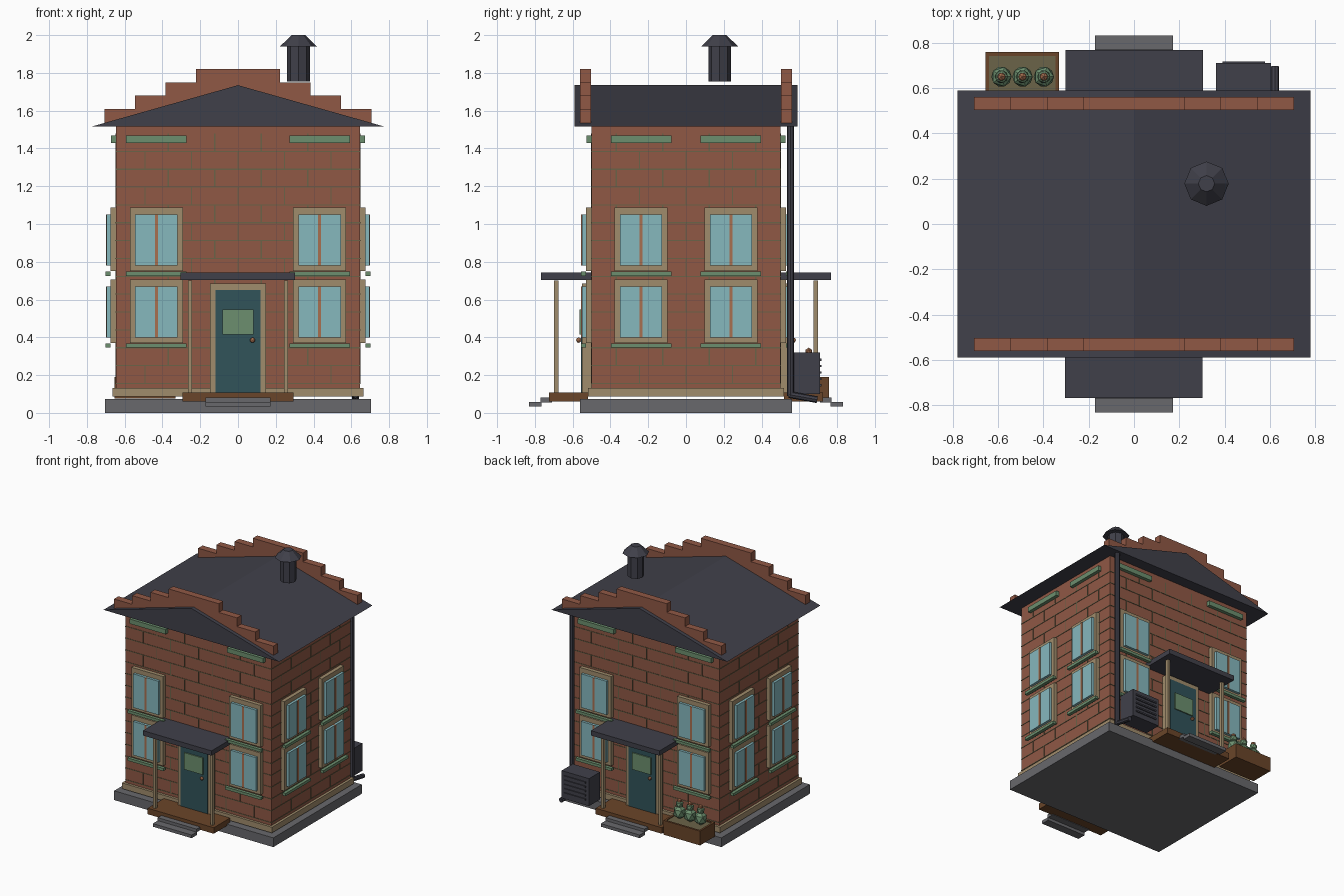
import bpy, bmesh, math
from mathutils import Vector, Matrix

if "Cube" in bpy.data.objects:
    bpy.data.objects.remove(bpy.data.objects["Cube"])


def material(name, hexcode):
    m = bpy.data.materials.new(name)
    rgb = [int(hexcode[i:i + 2], 16) / 255 for i in (0, 2, 4)]
    m.diffuse_color = [c / 12.92 if c < 0.04 else ((c + 0.055) / 1.055) ** 2.4 for c in rgb] + [1]
    m.use_nodes = True
    m.node_tree.nodes["Principled BSDF"].inputs["Base Color"].default_value = m.diffuse_color
    return m


BRICK = material("brick red", "905845")
MORTAR = material("olive mortar", "6b6348")
SLATE = material("dark slate", "40404a")
STONE = material("grey stone", "68686c")
TAN = material("tan trim", "a08c6c")
WOOD = material("brown wood", "6a4529")
GREEN = material("sage green", "6c8f6e")
GLASS = material("pale blue glass", "86b8be")
TEAL = material("dark teal", "31535a")
COPPER = material("copper brown", "a87050")

parts = {}


def part(name, mat):
    """Return the bmesh that collects all pieces of one named part."""
    return parts.setdefault(name, (bmesh.new(), mat))[0]


def box(bm, x0, x1, y0, y1, z0, z1, turn=0):
    m = (Matrix.Rotation(turn, 4, 'Z')
         @ Matrix.Translation(((x0 + x1) / 2, (y0 + y1) / 2, (z0 + z1) / 2))
         @ Matrix.Diagonal((abs(x1 - x0), abs(y1 - y0), abs(z1 - z0), 1)))
    bmesh.ops.create_cube(bm, size=1, matrix=m)


def tube(bm, a, b, r1, r2, sides=8):
    a, b = Vector(a), Vector(b)
    d = b - a
    m = Matrix.Translation((a + b) / 2) @ d.to_track_quat('Z', 'Y').to_matrix().to_4x4()
    bmesh.ops.create_cone(bm, cap_ends=True, segments=sides, radius1=r1, radius2=r2,
                          depth=d.length, matrix=m)


def ball(bm, pos, r, squash=1.0, sub=1):
    m = Matrix.Translation(pos) @ Matrix.Diagonal((1, 1, squash, 1))
    bmesh.ops.create_icosphere(bm, subdivisions=sub, radius=r, matrix=m)


WX, WY = 0.645, 0.5  # half sizes of the walls

# Foundation, base trim and walls
box(part("foundation", STONE), -0.705, 0.705, -0.56, 0.56, 0, 0.074)
box(part("base_trim", TAN), -0.665, 0.665, -0.52, 0.52, 0.087, 0.133)
box(part("walls", BRICK), -WX, WX, -WY, WY, 0.10, 1.52)

# Mortar lines: thin rings for the courses, staggered upright joints
mortar = part("mortar_lines", MORTAR)
e, t, course = 0.003, 0.003, 0.0945
for i in range(14):
    z = 0.156 + i * course
    box(mortar, -WX - e, WX + e, -WY - e, WY + e, z - t, z + t)
    top = min(z + course, 1.515)
    for k in range(-3, 4):
        u = (k + 0.5 * (i % 2)) * 0.246
        if abs(u) < WX - 0.05:
            box(mortar, u - t, u + t, -WY - e, WY + e, z, top)
        if abs(u) < WY - 0.05:
            box(mortar, -WX - e, WX + e, u - t, u + t, z, top)


# Windows on all four walls: two columns, two storeys
def window(u, z, wall, turn):
    def piece(name, mat, w, d0, d1, z0, z1, du=0):
        box(part(name, mat), u + du - w, u + du + w, -wall - d1, -wall - d0, z + z0, z + z1, turn)
    piece("window_frames", TAN, 0.14, 0.0, 0.03, 0.0, 0.335)
    piece("window_glass", GLASS, 0.112, 0.03, 0.05, 0.028, 0.298)
    piece("window_mullions", COPPER, 0.008, 0.03, 0.055, 0.028, 0.298)
    piece("window_sills", GREEN, 0.16, 0.03, 0.056, -0.026, -0.004)


for side in range(4):
    turn = side * math.pi / 2
    wall, col = (WY, 0.432) if side % 2 == 0 else (WX, 0.238)
    for u in (-col, col):
        for z in (0.371, 0.752):
            window(u, z, wall, turn)
        box(part("lintels", GREEN), u - 0.16, u + 0.16, -wall - 0.027, -wall, 1.43, 1.468, turn)

# Door, porch and steps, front and back
for turn in (0, math.pi):
    frame = part("door_frames", TAN)
    for s in (-1, 1):
        box(frame, s * 0.12, s * 0.148, -0.55, -0.5, 0.106, 0.685, turn)
        box(part("porch_posts", TAN), s * 0.243, s * 0.265, -0.698, -0.674, 0.106, 0.70, turn)
    box(frame, -0.12, 0.12, -0.55, -0.5, 0.65, 0.685, turn)
    box(part("doors", TEAL), -0.12, 0.12, -0.556, -0.5, 0.106, 0.65, turn)
    box(part("door_panes", GREEN), -0.083, 0.083, -0.565, -0.556, 0.414, 0.548, turn)
    ball(part("door_knobs", COPPER), Matrix.Rotation(turn, 3, 'Z') @ Vector((0.077, -0.568, 0.385)), 0.014, sub=2)
    box(part("porch_roofs", SLATE), -0.305, 0.302, -0.767, -0.5, 0.703, 0.742, turn)
    box(part("porch_decks", WOOD), -0.293, 0.293, -0.725, -0.52, 0.06, 0.108, turn)
    steps = part("porch_steps", STONE)
    box(steps, -0.172, 0.172, -0.77, -0.71, 0.056, 0.082, turn)
    box(steps, -0.172, 0.172, -0.832, -0.765, 0.033, 0.058, turn)

# Gable roof: a closed prism with its ridge running front to back
roof = part("roof", SLATE)
ends = [[roof.verts.new((x, y, z)) for x, z in ((-0.778, 1.515), (0.778, 1.515), (0, 1.735))]
        for y in (-0.59, 0.59)]
for loop in ends:
    roof.faces.new(loop)
for i in range(3):
    j = (i + 1) % 3
    roof.faces.new((ends[0][i], ends[0][j], ends[1][j], ends[1][i]))

# Stepped parapets on both gables
parapet = part("stepped_parapets", BRICK)
for y in (-0.532, 0.532):
    box(parapet, -0.222, 0.222, y - 0.028, y + 0.028, 1.53, 1.82)
    for s in (-1, 1):
        for a, b, z in ((0.222, 0.383, 1.75), (0.383, 0.545, 1.68), (0.545, 0.706, 1.61)):
            box(parapet, s * a, s * b, y - 0.028, y + 0.028, 1.53, z)

# Chimney flue and cap
flue = part("chimney_flue", SLATE)
tube(flue, (0.32, 0.178, 1.755), (0.32, 0.178, 1.945), 0.06, 0.06)
tube(part("chimney_cap", SLATE), (0.32, 0.178, 1.94), (0.32, 0.178, 2.0), 0.098, 0.036)

# Downpipe at the back right corner with slanted spout
pipe = part("downpipe", SLATE)
tube(pipe, (0.622, 0.553, 0.09), (0.622, 0.553, 1.52), 0.019, 0.019)
tube(pipe, (0.622, 0.545, 0.097), (0.622, 0.695, 0.07), 0.018, 0.018)

# Cooling unit with louvres
unit = part("cooling_unit", SLATE)
box(unit, 0.362, 0.605, 0.57, 0.71, 0.10, 0.32)
for i in range(5):
    z = 0.14 + i * 0.034
    box(part("cooling_louvres", SLATE), 0.39, 0.578, 0.71, 0.718, z, z + 0.012)

# Planter box with soil and three plants
planter = part("planter_box", WOOD)
x0, x1, y0, y1, w = -0.655, -0.33, 0.57, 0.758, 0.016
box(planter, x0, x1, y0, y1, 0.076, 0.176)
for a, b, c, d in ((x0, x1, y0, y0 + w), (x0, x1, y1 - w, y1),
                   (x0, x0 + w, y0 + w, y1 - w), (x1 - w, x1, y0 + w, y1 - w)):
    box(planter, a, b, c, d, 0.176, 0.19)
box(part("planter_soil", MORTAR), x0 + w, x1 - w, y0 + w, y1 - w, 0.176, 0.184)
for x in (-0.585, -0.492, -0.398):
    ball(part("plant_leaves", GREEN), (x, 0.65, 0.235), 0.05, 1.15)
    ball(part("plant_tops", GREEN), (x, 0.65, 0.298), 0.032)
    ball(part("plant_buds", COPPER), (x, 0.65, 0.325), 0.02)

# Turn every collected part into an object
for name, (bm, mat) in parts.items():
    bmesh.ops.recalc_face_normals(bm, faces=bm.faces)
    mesh = bpy.data.meshes.new(name)
    bm.to_mesh(mesh)
    bm.free()
    mesh.materials.append(mat)
    bpy.context.collection.objects.link(bpy.data.objects.new(name, mesh))
